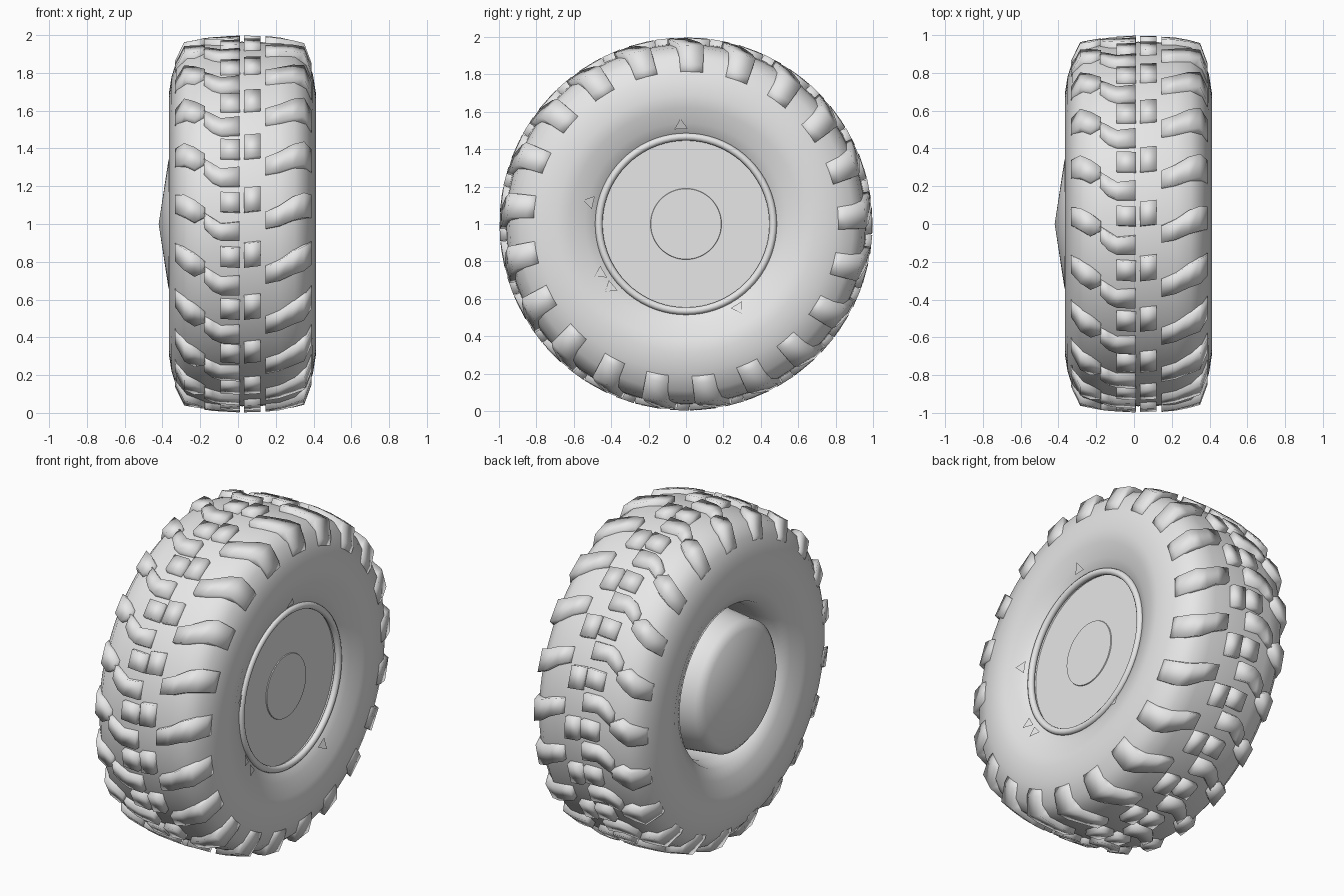
import bpy
import bmesh
from math import sin, cos, pi, radians

cube = bpy.data.objects.get("Cube")
if cube:
    bpy.data.objects.remove(cube, do_unlink=True)

grey = bpy.data.materials.new("plain grey")
grey.use_nodes = True
grey.diffuse_color = (0.8, 0.8, 0.8, 1)
grey.node_tree.nodes["Principled BSDF"].inputs["Base Color"].default_value = (0.8, 0.8, 0.8, 1)


def polar(x, r, a):
    """Point at radius r and angle a about the axle; a = 0 is the top."""
    return (x, r * sin(a), 1 + r * cos(a))


def finish(name, bm, angle=None):
    mesh = bpy.data.meshes.new(name)
    bm.to_mesh(mesh)
    bm.free()
    mesh.materials.append(grey)
    obj = bpy.data.objects.new(name, mesh)
    bpy.context.collection.objects.link(obj)
    bpy.ops.object.select_all(action="DESELECT")
    obj.select_set(True)
    bpy.context.view_layer.objects.active = obj
    if angle is None:
        bpy.ops.object.shade_smooth()
    else:
        bpy.ops.object.shade_smooth_by_angle(angle=radians(angle))
    return obj


def lathe(name, profile, closed=False, segments=72, angle=40):
    """Turn an (x, radius) profile about the axle."""
    bm = bmesh.new()
    rings = [[bm.verts.new(polar(x, r, 2 * pi * k / segments)) for x, r in profile]
             for k in range(segments)]
    count = len(profile)
    for k in range(segments):
        here, there = rings[k], rings[(k + 1) % segments]
        for i in range(count if closed else count - 1):
            j = (i + 1) % count
            bm.faces.new((here[i], here[j], there[j], there[i]))
    bmesh.ops.remove_doubles(bm, verts=bm.verts, dist=0.0001)
    return finish(name, bm, angle)


# Tyre body: tread, left sidewall dipping to the rim, hollow centre, right sidewall
lathe("tyre_body", [
    (-0.366, 0.69), (-0.352, 0.78), (-0.325, 0.865), (-0.27, 0.93), (-0.17, 0.955),
    (0.02, 0.965), (0.22, 0.96), (0.30, 0.943), (0.36, 0.893), (0.397, 0.79),
    (0.413, 0.69), (0.402, 0.62), (0.37, 0.54), (0.345, 0.48), (0.31, 0.45),
    (-0.2, 0.45), (-0.29, 0.475), (-0.32, 0.54), (-0.355, 0.62)], closed=True, angle=50)

# Rim ring, recessed wheel disc with its slightly raised hub
lathe("rim_ring", [(0.347 + 0.02 * sin(t * pi / 5), 0.466 + 0.02 * cos(t * pi / 5))
                   for t in range(10)], closed=True)
lathe("wheel_disc", [(0.32, 0.46), (0.32, 0.19)])
lathe("hub_cap", [(0.32, 0.19), (0.325, 0.188), (0.325, 0)], angle=20)

# Drum inside the hollow, with a shallow pointed end on the right side
lathe("inner_drum", [(-0.42, 0), (-0.368, 0.34), (-0.33, 0.385), (-0.1, 0.41), (0.3, 0.41)],
      angle=80)

# Small triangular tabs around the rim
bm = bmesh.new()
for degrees in (-3, -77, -120, -130, 148):
    a = radians(degrees)
    tab = bm.faces.new([bm.verts.new(p) for p in (
        polar(0.368, 0.51, a - 0.07), polar(0.388, 0.565, a), polar(0.368, 0.51, a + 0.07))])
    tab.normal_update()
    if tab.normal.x < 0:
        tab.normal_flip()
finish("rim_tabs", bm, 30)

# Outer surface of the tread blocks as (x, radius)
CROWN = [(-0.335, 0.86), (-0.285, 0.963), (-0.16, 0.988), (0.0, 0.998),
         (0.15, 0.995), (0.25, 0.985), (0.35, 0.958), (0.39, 0.85)]


def crown(x):
    for (x0, r0), (x1, r1) in zip(CROWN, CROWN[1:]):
        if x <= x1:
            return r0 + (r1 - r0) * (x - x0) / (x1 - x0)
    return CROWN[-1][1]


def tread_row(name, columns, start, count=21, depth=0.09):
    """Ring of blocks; each column is (x, low edge, high edge) along the tread."""
    bm = bmesh.new()
    for k in range(count):
        a = radians(start) + 2 * pi * k / count
        loops = []
        for x, lo, hi in columns:
            r = crown(x)
            loops.append([bm.verts.new(polar(x, q, a + t)) for q, t in (
                (r - depth, lo - 0.008), (r, lo), (r, hi), (r - depth, hi + 0.008))])
        for left, right in zip(loops, loops[1:]):
            for i in range(4):
                j = (i + 1) % 4
                bm.faces.new((left[i], left[j], right[j], right[i]))
        bm.faces.new(loops[0])
        bm.faces.new(loops[-1][::-1])
    bmesh.ops.recalc_face_normals(bm, faces=bm.faces)
    return finish(name, bm)


# Wide slanted shoulder blocks on the left side
tread_row("left_shoulder_blocks", [
    (0.145, -0.09, 0.0), (0.22, -0.075, 0.035), (0.29, -0.045, 0.085),
    (0.35, -0.028, 0.11), (0.388, -0.022, 0.118)], start=-0.6)

# Short blocks beside the centre groove
tread_row("centre_left_blocks", [(0.032, -0.07, 0.06), (0.118, -0.06, 0.07)], start=3.4)
tread_row("centre_right_blocks", [(-0.092, -0.05, 0.055), (0.01, -0.055, 0.05)], start=2.5)

# Hooked blocks that lean over from the centre towards the right
tread_row("hooked_blocks", [
    (-0.18, 0.01, 0.09), (-0.135, -0.04, 0.06), (-0.09, -0.062, 0.03),
    (0.008, -0.062, 0.04)], start=11.2)

# Shoulder blocks on the right side
tread_row("right_shoulder_blocks", [
    (-0.333, 0.01, 0.12), (-0.285, -0.015, 0.105), (-0.23, -0.05, 0.075),
    (-0.175, -0.02, 0.03)], start=-1)
